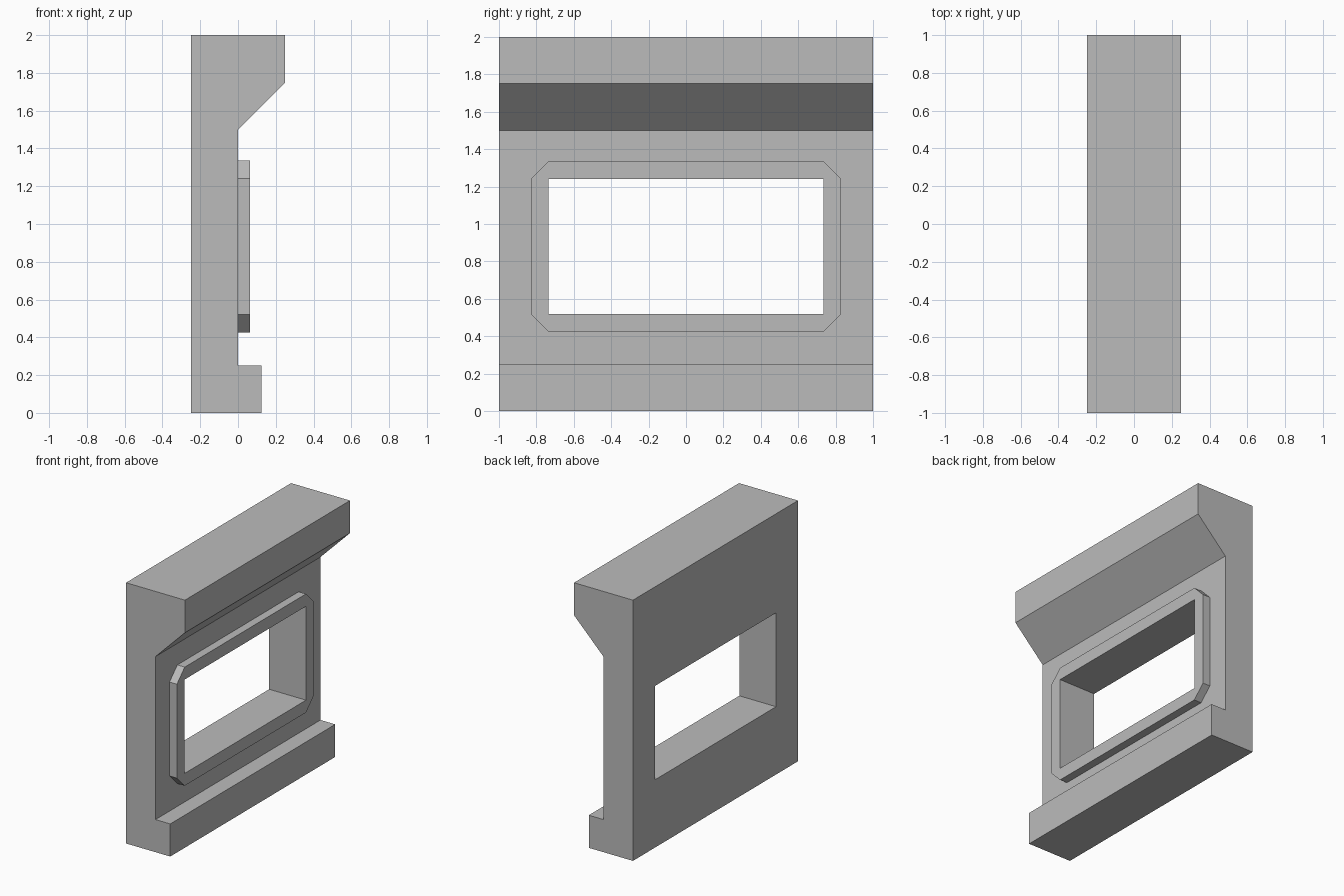
import bpy
import bmesh
from mathutils import Vector

default = bpy.data.objects.get("Cube")
if default:
    bpy.data.objects.remove(default, do_unlink=True)

# Single concrete grey
grey = bpy.data.materials.new("concrete_grey")
grey.use_nodes = True
colour = (0.5, 0.5, 0.5, 1)
grey.diffuse_color = colour
grey.node_tree.nodes["Principled BSDF"].inputs["Base Color"].default_value = colour


def prism(name, outline, direction):
    """Extrude a closed outline along a direction into a solid."""
    bm = bmesh.new()
    face = bm.faces.new([bm.verts.new(p) for p in outline])
    top = bmesh.ops.extrude_face_region(bm, geom=[face])["geom"]
    bmesh.ops.translate(bm, vec=Vector(direction),
                        verts=[v for v in top if isinstance(v, bmesh.types.BMVert)])
    bmesh.ops.recalc_face_normals(bm, faces=bm.faces)
    mesh = bpy.data.meshes.new(name)
    bm.to_mesh(mesh)
    bm.free()
    mesh.materials.append(grey)
    obj = bpy.data.objects.new(name, mesh)
    bpy.context.collection.objects.link(obj)
    return obj


def apply_boolean(obj, other, operation):
    """Combine two solids, bake the result and discard the second."""
    mod = obj.modifiers.new(operation, "BOOLEAN")
    mod.object, mod.operation, mod.solver = other, operation, "EXACT"
    bpy.context.view_layer.update()
    evaluated = obj.evaluated_get(bpy.context.evaluated_depsgraph_get())
    baked = bpy.data.meshes.new_from_object(evaluated)
    obj.modifiers.clear()
    obj.data = baked
    bpy.data.objects.remove(other, do_unlink=True)


# Opening and window surround dimensions
half_w, low, high = 0.735, 0.52, 1.24
border, depth = 0.095, 0.0625

# Wall with a foot ledge and an overhanging, sloped top
profile = [(-0.25, 0), (0.125, 0), (0.125, 0.25), (0, 0.25),
           (0, 1.5), (0.25, 1.75), (0.25, 2), (-0.25, 2)]
wall = prism("wall", [(x, -1, z) for x, z in profile], (0, 2, 0))

# Raised window surround with cut corners, slightly embedded before joining
out_w, out_low, out_high = half_w + border, low - border, high + border
octagon = [(-half_w, out_low), (half_w, out_low), (out_w, low), (out_w, high),
           (half_w, out_high), (-half_w, out_high), (-out_w, high), (-out_w, low)]
sink = 0.05
surround = prism("window_surround", [(-sink, y, z) for y, z in octagon],
                 (depth + sink, 0, 0))
apply_boolean(wall, surround, "UNION")

# Window opening through wall and surround
rectangle = [(-half_w, low), (half_w, low), (half_w, high), (-half_w, high)]
opening = prism("opening_cutter", [(-1, y, z) for y, z in rectangle], (2, 0, 0))
opening.hide_render = True
apply_boolean(wall, opening, "DIFFERENCE")
wall.name = "window_wall"
